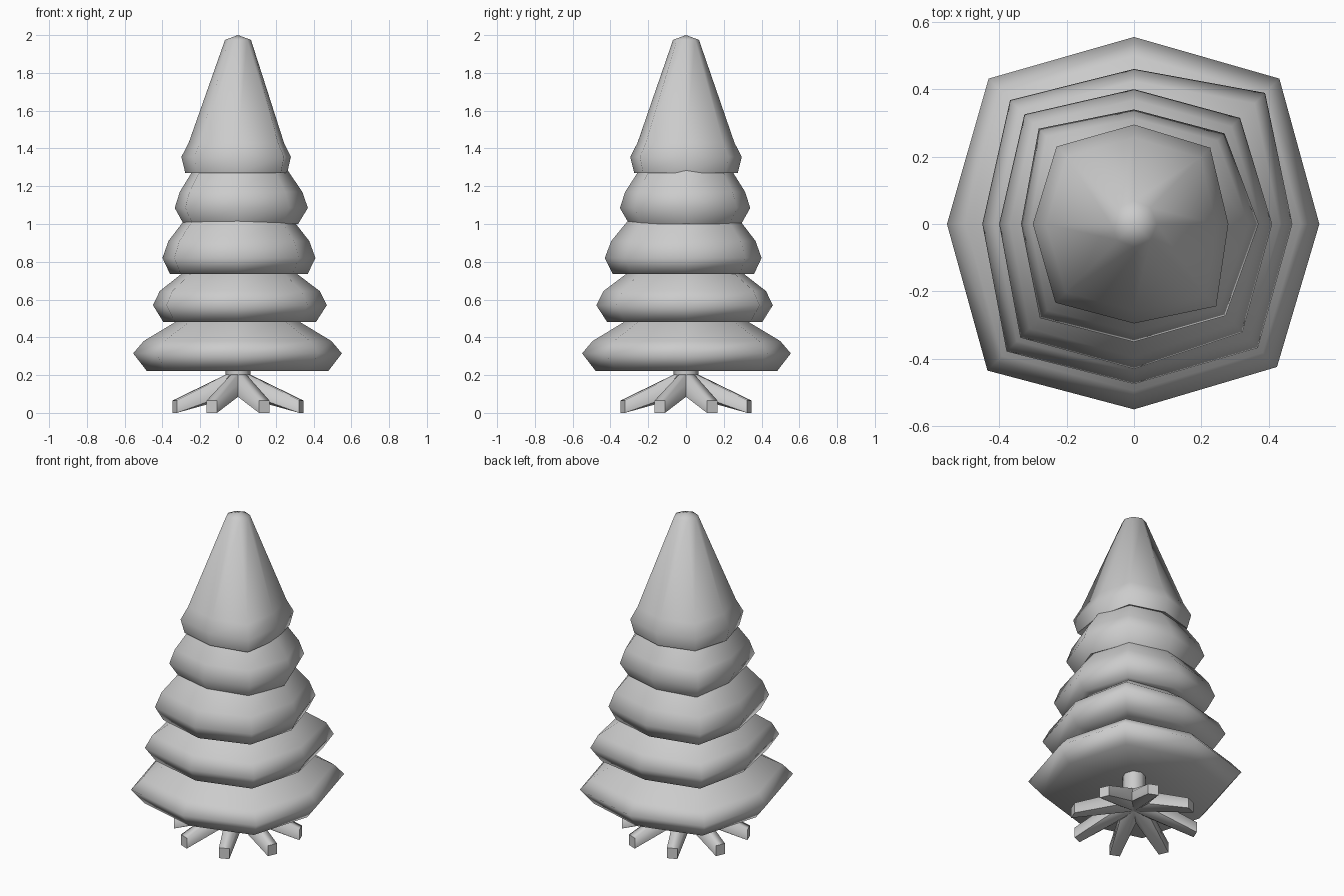
import bpy, bmesh, math

if "Cube" in bpy.data.objects:
    bpy.data.objects.remove(bpy.data.objects["Cube"])


def finish(bm, name, angle=85):
    bmesh.ops.recalc_face_normals(bm, faces=bm.faces)
    mesh = bpy.data.meshes.new(name)
    bm.to_mesh(mesh)
    bm.free()
    ob = bpy.data.objects.new(name, mesh)
    bpy.context.collection.objects.link(ob)
    bpy.ops.object.select_all(action='DESELECT')
    ob.select_set(True)
    bpy.context.view_layer.objects.active = ob
    bpy.ops.object.shade_smooth_by_angle(angle=math.radians(angle))
    return ob


def bridge(bm, a, b):
    n = len(a)
    for i in range(n):
        j = (i + 1) % n
        bm.faces.new((a[i], a[j], b[j], b[i]))


def fan(bm, ring, z):
    tip = bm.verts.new((0, 0, z))
    for i in range(len(ring)):
        bm.faces.new((ring[i], ring[(i + 1) % len(ring)], tip))


def branch_tier(name, radii, profile, under=None, apex=None):
    """Eight-sided skirt: radii per corner, profile of (scale, z) from the
    inner underside outward and up; under / apex close the two ends."""
    bm = bmesh.new()
    rings = []
    for s, z in profile:
        ring = []
        for i, r in enumerate(radii):
            rr = r * s if s > 0.3 else s * radii[0]  # small rings are regular
            a = i * math.pi / 4
            ring.append(bm.verts.new((rr * math.cos(a), rr * math.sin(a), z)))
        rings.append(ring)
    for a, b in zip(rings, rings[1:]):
        bridge(bm, a, b)
    if under is not None:
        fan(bm, rings[0], under)
    if apex is not None:
        fan(bm, rings[-1], apex)
    return finish(bm, name)


# Branch tiers, bottom to top
branch_tier("branches_1", (.55, .61, .555, .61, .555, .615, .55, .60),
            ((.87, .222), (1, .315), (.90, .38), (.54, .50)), under=.33)
branch_tier("branches_2", (.47, .55, .46, .52, .45, .535, .475, .52),
            ((.58, .50), (.88, .482), (1, .57), (.92, .645), (.64, .745)))
branch_tier("branches_3", (.41, .445, .40, .46, .40, .477, .43, .455),
            ((.70, .75), (.90, .735), (1, .82), (.92, .91), (.71, 1.02)))
branch_tier("branches_4", (.37, .38, .34, .40, .335, .395, .35, .385),
            ((.78, 1.015), (.86, 1.0), (1, 1.085), (.92, 1.17), (.70, 1.29)))
branch_tier("branches_top", (.28, .32, .295, .325, .30, .33, .295, .345),
            ((.80, 1.285), (.93, 1.27), (1, 1.355), (.87, 1.43), (.245, 1.975)),
            apex=2.0)

# Trunk
bm = bmesh.new()
bmesh.ops.create_cone(bm, segments=8, radius1=.065, radius2=.065, depth=.18)
bmesh.ops.translate(bm, verts=bm.verts, vec=(0, 0, .24))
finish(bm, "trunk")

# Star-shaped stand: eight sloping legs joined at the trunk
bm = bmesh.new()
lower, upper, collar = [], [], []
for k in range(8):
    a = math.radians(22.5 + 45 * k)
    c, s = math.cos(a), math.sin(a)
    for w in (-.03, .03):
        x, y = .363 * c - w * s, .363 * s + w * c
        lower.append(bm.verts.new((x, y, 0)))
        upper.append(bm.verts.new((x, y, .065)))
        t = a + math.copysign(.22, w)
        collar.append(bm.verts.new((.06 * math.cos(t), .06 * math.sin(t), .205)))
    # notch between this leg and the next
    b = a + math.radians(22.5)
    c, s = math.cos(b), math.sin(b)
    lower.append(bm.verts.new((.125 * c, .125 * s, .085)))
    upper.append(bm.verts.new((.115 * c, .115 * s, .15)))
    collar.append(bm.verts.new((.06 * c, .06 * s, .205)))
bridge(bm, lower, upper)
bridge(bm, upper, collar)
fan(bm, lower, .09)
finish(bm, "stand", 60)
